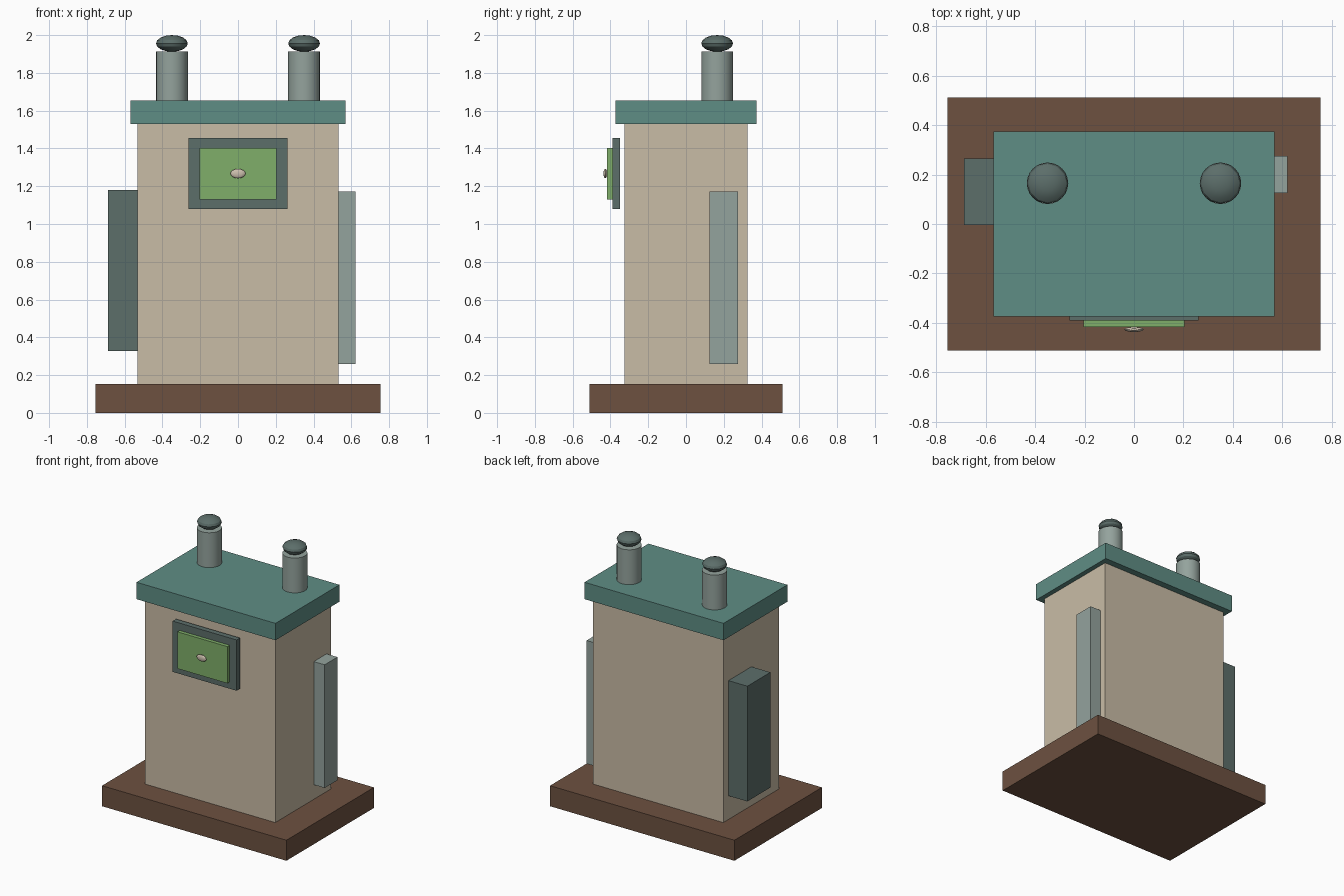
import bpy

cube = bpy.data.objects.get("Cube")
if cube:
    bpy.data.objects.remove(cube, do_unlink=True)


def material(name, rgb):
    """Flat material from 8-bit screen values, stored as linear colour."""
    lin = []
    for v in rgb:
        c = v / 255
        lin.append(c / 12.92 if c <= 0.04045 else ((c + 0.055) / 1.055) ** 2.4)
    mat = bpy.data.materials.new(name)
    mat.use_nodes = True
    mat.diffuse_color = (*lin, 1)
    mat.node_tree.nodes["Principled BSDF"].inputs["Base Color"].default_value = (*lin, 1)
    return mat


cream = material("cream", (201, 188, 166))
brown = material("brown", (109, 81, 64))
teal = material("teal", (95, 141, 133))
slate = material("dark slate", (92, 110, 106))
grey = material("pale grey", (148, 163, 157))
green = material("green", (128, 175, 106))
ivory = material("ivory", (205, 192, 174))


def finish(name, mat, scale=(1, 1, 1), smooth=False):
    obj = bpy.context.object
    obj.name = name
    obj.scale = scale
    bpy.ops.object.transform_apply(location=False, rotation=False, scale=True)
    obj.data.materials.append(mat)
    if smooth:
        bpy.ops.object.shade_smooth_by_angle()
    return obj


def box(name, mat, x, y, z):
    """Box from (min, max) ranges on each axis."""
    ranges = (x, y, z)
    bpy.ops.mesh.primitive_cube_add(size=1, location=[(a + b) / 2 for a, b in ranges])
    return finish(name, mat, [b - a for a, b in ranges])


def ellipsoid(name, mat, location, radii):
    bpy.ops.mesh.primitive_uv_sphere_add(segments=12, ring_count=8, radius=1, location=location)
    return finish(name, mat, radii, smooth=True)


# Plinth, cabinet and lid
box("base_slab", brown, (-0.755, 0.755), (-0.512, 0.512), (0, 0.152))
box("cabinet_body", cream, (-0.533, 0.533), (-0.325, 0.325), (0.152, 1.53))
box("roof_slab", teal, (-0.569, 0.569), (-0.374, 0.374), (1.53, 1.655))

# Side boxes
box("right_side_box", slate, (-0.688, -0.533), (-0.005, 0.265), (0.327, 1.18))
box("left_side_panel", grey, (0.533, 0.622), (0.125, 0.275), (0.26, 1.172))

# Front display with its button
box("display_frame", slate, (-0.262, 0.262), (-0.39, -0.35), (1.08, 1.456))
box("display_screen", green, (-0.205, 0.205), (-0.417, -0.39), (1.13, 1.402))
ellipsoid("display_button", ivory, (0, -0.427, 1.267), (0.04, 0.01, 0.025))

# Roof vents with flattened caps
for side, x in (("right", -0.35), ("left", 0.35)):
    bpy.ops.mesh.primitive_cylinder_add(vertices=24, radius=0.084, depth=0.258,
                                        location=(x, 0.165, 1.784))
    finish(side + "_vent_pipe", grey, smooth=True)
    ellipsoid(side + "_vent_cap", slate, (x, 0.165, 1.956), (0.084, 0.084, 0.044))
